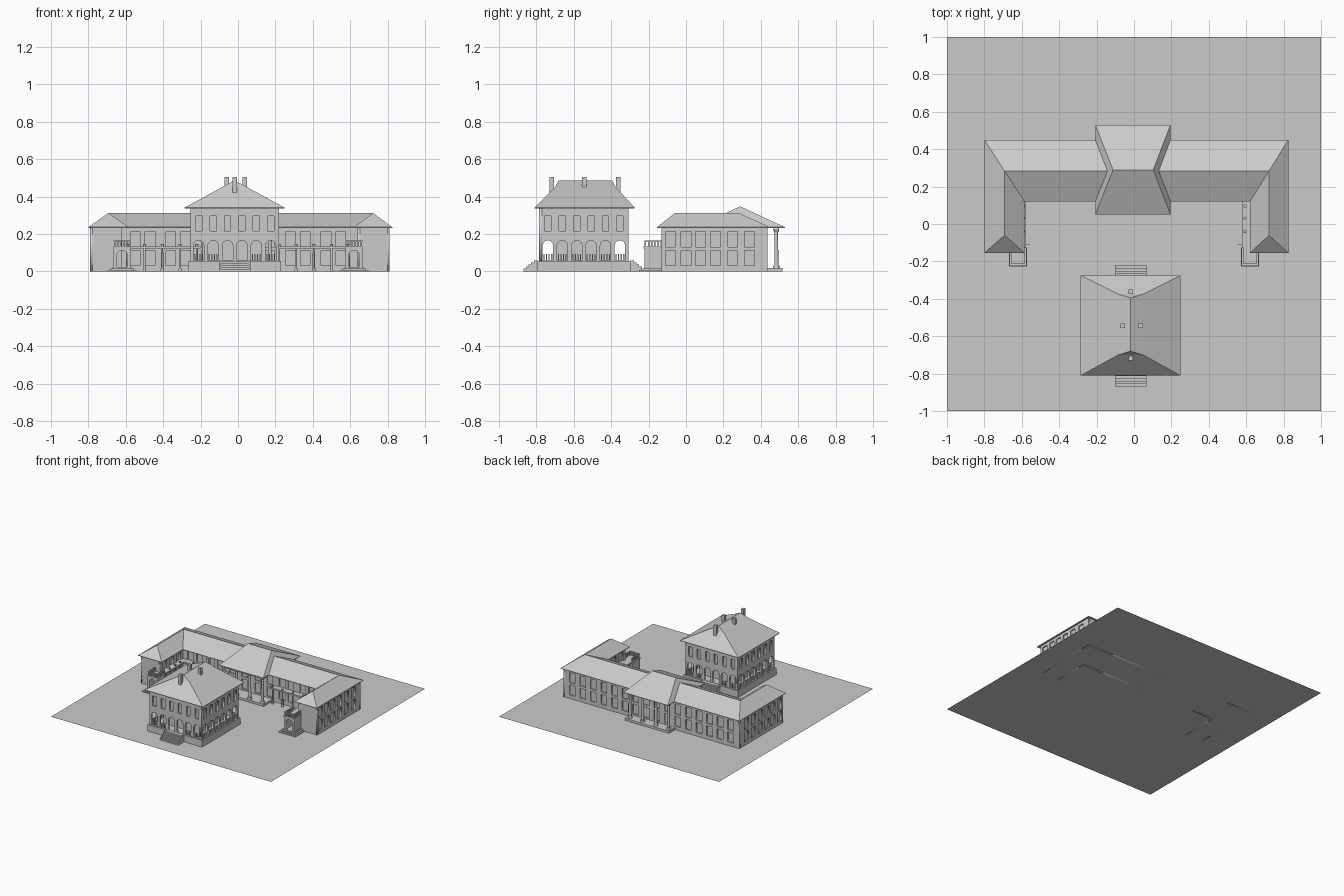
import bpy, bmesh, math
from mathutils import Matrix, Vector

if "Cube" in bpy.data.objects:
    bpy.data.objects.remove(bpy.data.objects["Cube"])


def finish(name, bm):
    bmesh.ops.recalc_face_normals(bm, faces=bm.faces)
    me = bpy.data.meshes.new(name)
    bm.to_mesh(me)
    bm.free()
    ob = bpy.data.objects.new(name, me)
    bpy.context.collection.objects.link(ob)
    return ob


def boxes(name, items):
    """One object made of boxes given as (x0, x1, y0, y1, z0, z1)."""
    bm = bmesh.new()
    for x0, x1, y0, y1, z0, z1 in items:
        m = Matrix.Translation(((x0 + x1) / 2, (y0 + y1) / 2, (z0 + z1) / 2))
        bmesh.ops.create_cube(bm, size=1, matrix=m @ Matrix.Diagonal((x1 - x0, y1 - y0, z1 - z0, 1)))
    return finish(name, bm)


def roof(name, levels):
    """Stacked rectangles (x0, x1, y0, y1, z); the last one may collapse to a ridge."""
    bm = bmesh.new()
    rings = [[bm.verts.new(p) for p in ((a, c, z), (b, c, z), (b, d, z), (a, d, z))] for a, b, c, d, z in levels]
    bm.faces.new(rings[0])
    for lo, hi in zip(rings, rings[1:]):
        for i in range(4):
            bm.faces.new((lo[i], lo[(i + 1) % 4], hi[(i + 1) % 4], hi[i]))
    bmesh.ops.remove_doubles(bm, verts=bm.verts, dist=1e-5)
    return finish(name, bm)


def hole(u, w, v0, v1, arch=False):
    r = w / 2
    if not arch:
        return [(u - r, v0), (u + r, v0), (u + r, v1), (u - r, v1)]
    top = [(u + r * math.cos(a * math.pi / 10), v1 - r + r * math.sin(a * math.pi / 10)) for a in range(11)]
    return [(u - r, v0), (u + r, v0)] + top


def wall(name, p0, p1, z0, z1, holes, t=0.012):
    """Upright wall from p0 to p1 (outside on the right hand) with openings."""
    d = Vector((p1[0] - p0[0], p1[1] - p0[1], 0))
    length = d.length
    d.normalize()
    n = Vector((d.y, -d.x, 0))
    cu = bpy.data.curves.new(name, 'CURVE')
    cu.dimensions, cu.fill_mode, cu.extrude = '2D', 'BOTH', t / 2
    for pts in [[(0, z0), (length, z0), (length, z1), (0, z1)]] + holes:
        s = cu.splines.new('POLY')
        s.points.add(len(pts) - 1)
        for q, (u, v) in zip(s.points, pts):
            q.co = (u, v, 0, 1)
        s.use_cyclic_u = True
    tmp = bpy.data.objects.new(name + "_outline", cu)
    bpy.context.collection.objects.link(tmp)
    me = bpy.data.meshes.new_from_object(tmp.evaluated_get(bpy.context.evaluated_depsgraph_get()))
    bpy.data.objects.remove(tmp)
    o = Vector((p0[0], p0[1], 0)) - n * t / 2
    me.transform(Matrix(((d.x, 0, n.x, o.x), (d.y, 0, n.y, o.y), (0, 1, 0, 0), (0, 0, 0, 1))))
    ob = bpy.data.objects.new(name, me)
    bpy.context.collection.objects.link(ob)
    return ob


def columns(name, spots, r, z0, z1):
    bm = bmesh.new()
    for x, y in spots:
        for za, zb, ra, rb in ((z0, z0 + 0.015, r * 1.6, r * 1.4), (z0 + 0.015, z1 - 0.012, r, r * 0.85),
                               (z1 - 0.012, z1, r, r * 1.5)):
            bmesh.ops.create_cone(bm, cap_ends=True, segments=12, radius1=ra, radius2=rb, depth=zb - za,
                                  matrix=Matrix.Translation((x, y, (za + zb) / 2)))
    return finish(name, bm)


# ground sheet
bm = bmesh.new()
bmesh.ops.create_grid(bm, x_segments=1, y_segments=1, size=1)
finish("ground", bm)

# front pavilion: plinth, arcade walls, inner rooms
X0, X1, Y0, Y1 = -0.255, 0.22, -0.785, -0.307
CX, CY = (X0 + X1) / 2, (Y0 + Y1) / 2
boxes("pavilion_plinth", [(X0 - 0.01, X1 + 0.01, Y0 - 0.01, Y1 + 0.01, 0, 0.055)])
boxes("pavilion_rooms", [(X0 + 0.075, X1 - 0.075, Y0 + 0.075, Y1 - 0.075, 0.055, 0.19),
                         (X0 + 0.012, X1 - 0.012, Y0 + 0.012, Y1 - 0.012, 0.185, 0.34)])
corners = [(X0, Y0), (X1, Y0), (X1, Y1), (X0, Y1)]
offsets = [(i - 2.5) * 0.077 for i in range(6)]
for i, side in enumerate(("front", "right", "back", "left")):
    a, b = corners[i], corners[(i + 1) % 4]
    mid = math.dist(a, b) / 2
    holes = [hole(mid + o, 0.056, 0.057, 0.165, True) for o in offsets]
    holes += [hole(mid + o, 0.034, 0.215, 0.295) for o in offsets]
    wall("pavilion_wall_" + side, a, b, 0.055, 0.34, holes, 0.016)

# balusters inside the arches
bal = []
for k, o in enumerate(offsets):
    for j in range(4):
        e = o + (j - 1.5) * 0.014
        for s in (0, 1):
            y = (Y0 + 0.008, Y1 - 0.008)[s]
            x = (X0 + 0.008, X1 - 0.008)[s]
            if k not in (2, 3):
                bal.append((CX + e - 0.003, CX + e + 0.003, y - 0.003, y + 0.003, 0.055, 0.093))
            bal.append((x - 0.003, x + 0.003, CY + e - 0.003, CY + e + 0.003, 0.055, 0.093))
boxes("pavilion_balusters", bal)

# stairs with side walls, front and back
st = []
for face, s in ((Y0 - 0.01, -1), (Y1 + 0.01, 1)):
    for i in range(5):
        ya, yb = sorted((face, face + s * (0.075 - i * 0.014)))
        st.append((-0.09, 0.055, ya, yb, 0, 0.011 * (i + 1)))
        for xa, xb in ((-0.102, -0.09), (0.055, 0.067)):
            st.append((xa, xb, ya, yb, 0, 0.011 * (i + 1) + 0.004))
boxes("pavilion_stairs", st)

# pavilion roof and chimneys
roof("pavilion_roof", [(-0.285, 0.248, -0.81, -0.275, 0.337), (-0.285, 0.248, -0.81, -0.275, 0.341),
                       (-0.085, 0.049, -0.70, -0.375, 0.45), (-0.018, -0.018, -0.68, -0.395, 0.486)])
boxes("chimneys", [(x - 0.012, x + 0.012, y - 0.012, y + 0.012, 0.40, 0.505)
                   for x, y in ((-0.018, -0.362), (-0.018, -0.717), (-0.06, -0.543), (0.036, -0.543))])

# U-shaped main house walls with two rows of windows
H = 0.235
sides = [-0.083, 0.0, 0.077, 0.158, 0.25, 0.34]


def windows(us):
    return [hole(u, 0.052, a, b) for u in us for a, b in ((0.03, 0.11), (0.13, 0.212))]


def spread(n, length, step):
    return [length / 2 + (i - (n - 1) / 2) * step for i in range(n)]


barx = [s * x for s in (-1, 1) for x in (0.55, 0.47, 0.36, 0.28, 0.17, 0.06)]
loop = [("right_side", (0.81, -0.13), (0.81, 0.435), [y + 0.13 for y in sides]),
        ("back", (0.81, 0.435), (-0.79, 0.435), spread(16, 1.6, 0.096)),
        ("left_side", (-0.79, 0.435), (-0.79, -0.13), [0.435 - y for y in sides]),
        ("left_end", (-0.79, -0.13), (-0.62, -0.13), []),
        ("left_court", (-0.62, -0.13), (-0.62, 0.17), spread(3, 0.30, 0.09)),
        ("court", (-0.62, 0.17), (0.64, 0.17), [x + 0.62 for x in barx]),
        ("right_court", (0.64, 0.17), (0.64, -0.13), spread(3, 0.30, 0.09)),
        ("right_end", (0.64, -0.13), (0.81, -0.13), [])]
for nm, a, b, us in loop:
    wall("house_wall_" + nm, a, b, 0, H, windows(us))
g = 0.010
boxes("house_rooms", [(-0.79 + g, 0.81 - g, 0.17 + g, 0.435 - g, 0, H),
                      (-0.79 + g, -0.62 - g, -0.13 + g, 0.3, 0, H),
                      (0.64 + g, 0.81 - g, -0.13 + g, 0.3, 0, H)])

# house roofs: long bar, two wings, taller centre
e = 0.232
for nm, x0, x1, y0, y1, rx0, rx1, ry0, ry1, top in (
        ("bar_roof", -0.80, 0.825, 0.12, 0.45, -0.692, 0.722, 0.283, 0.283, 0.312),
        ("left_wing_roof", -0.80, -0.585, -0.155, 0.45, -0.692, -0.692, -0.06, 0.283, 0.312),
        ("right_wing_roof", 0.62, 0.825, -0.155, 0.45, 0.722, 0.722, -0.06, 0.283, 0.312),
        ("centre_roof", -0.207, 0.195, 0.05, 0.53, -0.112, 0.103, 0.29, 0.29, 0.347)):
    roof(nm, [(x0, x1, y0, y1, e), (x0, x1, y0, y1, e + 0.004), (rx0, rx1, ry0, ry1, top)])

# centre porticos on both sides
px = (-0.18, -0.065, 0.055, 0.17)
columns("portico_columns", [(x, y) for x in px for y in (0.075, 0.483)], 0.011, 0.018, 0.222)
boxes("portico_bases_and_beams", [(-0.205, 0.195, 0.43, 0.515, 0, 0.018), (-0.205, 0.195, 0.055, 0.18, 0, 0.018),
                                  (-0.195, 0.185, 0.468, 0.498, 0.22, 0.234),
                                  (-0.195, 0.185, 0.06, 0.09, 0.22, 0.234)])

# court gallery: floors and posts
boxes("gallery_floors", [(-0.58, -0.2, 0.125, 0.175, 0.122, 0.134), (0.2, 0.58, 0.125, 0.175, 0.122, 0.134),
                         (-0.63, -0.578, -0.13, 0.175, 0.122, 0.134), (0.578, 0.65, -0.13, 0.175, 0.122, 0.134)])
columns("gallery_columns", [(s * x, 0.135) for s in (-1, 1) for x in (0.5, 0.405, 0.31, 0.22)]
        + [(s * 0.592, y) for s in (-1, 1) for y in (0.095, 0.03, -0.04)], 0.006, 0, 0.145)

# wing porches: steps, arched walls, roof terrace with balustrade
for nm, s in (("left", -1), ("right", 1)):
    c = s * 0.62
    boxes(nm + "_porch_steps", [(c - 0.077 + k, c + 0.077 - k, -0.25 + k, -0.11, 0, 0.007 * (i + 1))
                                for i, k in enumerate((0, 0.013, 0.026))])
    a, b, y0, y1 = c - 0.045, c + 0.045, -0.222, -0.125
    wall(nm + "_porch_front", (a, y0), (b, y0), 0.02, 0.125, [hole(0.045, 0.056, 0.022, 0.112, True)])
    wall(nm + "_porch_side_a", (b, y0), (b, y1), 0.02, 0.125, [])
    wall(nm + "_porch_side_b", (a, y1), (a, y0), 0.02, 0.125, [])
    rail = [(a - 0.004, b + 0.004, y0 - 0.004, y1, 0.122, 0.134)]
    for z0, z1 in ((0.159, 0.166),):
        rail += [(a, b, y0, y0 + 0.01, z0, z1), (a, a + 0.01, y0, y1, z0, z1), (b - 0.01, b, y0, y1, z0, z1)]
    for i in range(6):
        x, y = a + 0.005 + i * 0.016, y0 + 0.005 + i * 0.017
        for u, v in ((x, y0 + 0.005), (a + 0.005, y), (b - 0.005, y)):
            rail.append((u - 0.004, u + 0.004, v - 0.004, v + 0.004, 0.134, 0.16))
    boxes(nm + "_porch_terrace", rail)
